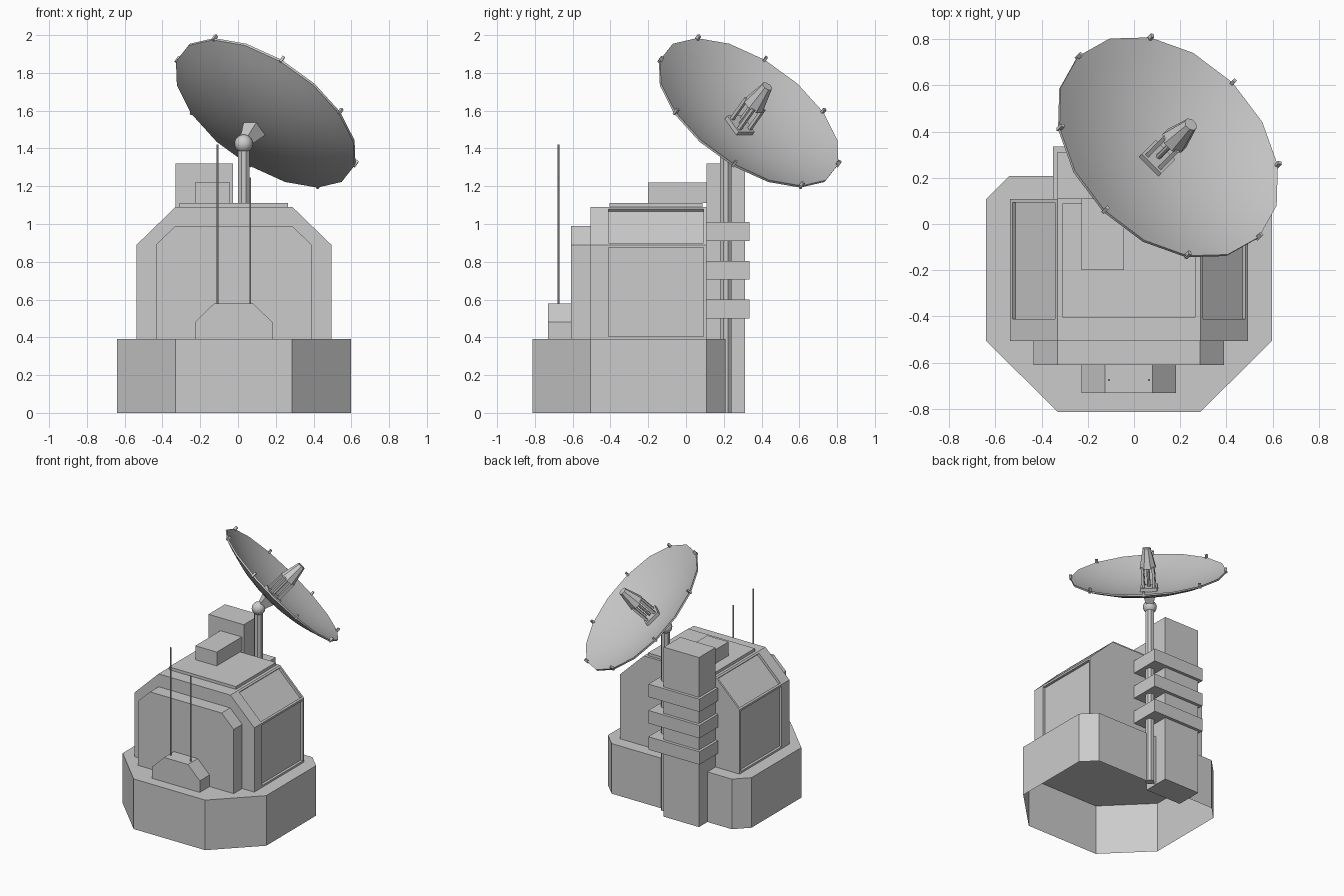
import bpy, bmesh
from math import radians, pi
from mathutils import Matrix, Vector

if "Cube" in bpy.data.objects:
    bpy.data.objects.remove(bpy.data.objects["Cube"])


def finish(name, bm, matrix=None, smooth=False):
    bmesh.ops.recalc_face_normals(bm, faces=bm.faces)
    me = bpy.data.meshes.new(name)
    bm.to_mesh(me)
    bm.free()
    ob = bpy.data.objects.new(name, me)
    bpy.context.collection.objects.link(ob)
    if matrix:
        ob.matrix_world = matrix
    if smooth:
        bpy.ops.object.select_all(action='DESELECT')
        ob.select_set(True)
        bpy.context.view_layer.objects.active = ob
        bpy.ops.object.shade_smooth_by_angle(angle=radians(40))
    return ob


def prism_bm(pts, axis, a, b):
    """Extrude a 2D outline along y or z from a to b."""
    bm = bmesh.new()
    place = (lambda p: (p[0], a, p[1])) if axis == 'y' else (lambda p: (p[0], p[1], a))
    face = bm.faces.new([bm.verts.new(place(p)) for p in pts])
    ext = bmesh.ops.extrude_face_region(bm, geom=[face], use_keep_orig=True)
    vs = [g for g in ext['geom'] if isinstance(g, bmesh.types.BMVert)]
    bmesh.ops.translate(bm, verts=vs, vec=(0, b - a, 0) if axis == 'y' else (0, 0, b - a))
    bmesh.ops.recalc_face_normals(bm, faces=bm.faces)
    return bm


def box(name, x, y, z, matrix=None):
    pts = [(x[0], y[0]), (x[1], y[0]), (x[1], y[1]), (x[0], y[1])]
    return finish(name, prism_bm(pts, 'z', *z), matrix)


def cone(name, sides, r1, r2, z1, z2, at=(0, 0), matrix=None, turn=0.0, smooth=False):
    bm = bmesh.new()
    m = Matrix.Translation((at[0], at[1], (z1 + z2) / 2)) @ Matrix.Rotation(turn, 4, 'Z')
    bmesh.ops.create_cone(bm, cap_ends=True, segments=sides, radius1=r1, radius2=r2,
                          depth=z2 - z1, matrix=m)
    return finish(name, bm, matrix, smooth)


def arch(x0, x1, z0, z1, c):
    """Outline with its two top corners cut off."""
    return [(x0, z0), (x1, z0), (x1, z1 - c[1]), (x1 - c[0], z1), (x0 + c[0], z1), (x0, z1 - c[1])]


# Octagonal base, open underneath
bm = prism_bm([(-.64, -.505), (-.33, -.813), (.287, -.813), (.597, -.505),
               (.597, .108), (.495, .208), (-.54, .208), (-.64, .108)], 'z', 0, .39)
bm.faces.ensure_lookup_table()
low = [f for f in bm.faces if all(v.co.z < .01 for v in f.verts)]
bmesh.ops.delete(bm, geom=low, context='FACES_ONLY')
finish("base", bm)

# Housing with recessed panels on both sides and both slopes
bm = prism_bm(arch(-.537, .494, .39, 1.09, (.206, .2)), 'y', -.505, .108)
bmesh.ops.bisect_plane(bm, geom=bm.verts[:] + bm.edges[:] + bm.faces[:],
                       plane_co=(0, -.425, 0), plane_no=(0, 1, 0))
bm.normal_update()
panels = [f for f in bm.faces if abs(f.normal.x) > .5 and f.calc_center_median().y > -.42]
bmesh.ops.inset_individual(bm, faces=panels, thickness=.021, depth=0)
bmesh.ops.inset_individual(bm, faces=panels, thickness=0, depth=-.02)
finish("housing", bm)

# Front cover, antenna box and the two whip antennas
finish("front_cover", prism_bm(arch(-.435, .39, .39, .99, (.104, .1)), 'y', -.61, -.505))
finish("antenna_box", prism_bm(arch(-.228, .182, .39, .58, (.102, .1)), 'y', -.73, -.61))
for i, (x, top) in enumerate([(-.108, 1.42), (.065, 1.245)]):
    cone(f"whip_antenna_{i}", 8, .005, .005, .58, top, (x, -.675))

# Roof parts
box("roof_plate", (-.31, .265), (-.405, .088), (1.09, 1.112))
box("roof_box", (-.227, -.043), (-.2, .108), (1.112, 1.22))

# Rear tower, mast and the bands that clamp them together
box("rear_tower", (-.33, -.026), (.108, .312), (0, 1.32))
cone("mast", 8, .032, .032, 0, 1.42, (.03, .21), turn=pi / 8)
for i in range(3):
    z = .5 + i * .205
    box(f"tower_band_{i}", (-.35, .09), (.105, .335), (z, z + .1))
bm = bmesh.new()
bmesh.ops.create_uvsphere(bm, u_segments=16, v_segments=10, radius=.049,
                          matrix=Matrix.Translation((.03, .21, 1.425)))
finish("mast_joint", bm, smooth=True)

# Dish frame: local z is the dish axis, origin at the rim centre
AIM = (Matrix.Translation((.15, .335, 1.593)) @ Matrix.Rotation(pi / 4, 4, 'Z')
       @ Matrix.Rotation(pi / 4, 4, 'Y'))
R, DEPTH, WALL, RINGS = .553, .115, .013, 7

# Bowl turned from a thin parabolic section
bm = bmesh.new()
radii = [R * i / RINGS for i in range(RINGS + 1)]
section = [(r, DEPTH * ((r / R) ** 2 - 1)) for r in radii]
section += [(r, z - WALL) for r, z in reversed(section)]
vs = [bm.verts.new((r, 0, z)) for r, z in section]
es = [bm.edges.new(p) for p in zip(vs, vs[1:])]
bmesh.ops.spin(bm, geom=vs + es, cent=(0, 0, 0), axis=(0, 0, 1), angle=2 * pi, steps=16)
bmesh.ops.remove_doubles(bm, verts=bm.verts, dist=.0005)
finish("dish", bm, AIM, smooth=True)

# Rim clips
for i in range(8):
    box(f"rim_clip_{i}", (R - .012, R + .006), (-.007, .007), (-.016, .022),
        AIM @ Matrix.Rotation(i * pi / 4, 4, 'Z'))

# Square hub behind the dish
cone("dish_hub", 4, .03, .074, -.23, -.108, matrix=AIM, turn=pi / 4)

# Feed: square plate, four struts, tapered head
box("feed_plate", (-.06, .06), (-.06, .06), (-.125, -.088), AIM)
for i, (sx, sy) in enumerate([(-1, -1), (1, -1), (1, 1), (-1, 1)]):
    box(f"feed_strut_{i}", (sx * .038 - .009, sx * .038 + .009),
        (sy * .038 - .009, sy * .038 + .009), (-.09, .06), AIM)
cone("feed_core", 8, .012, .012, -.09, .06, matrix=AIM)
cone("feed_head", 8, .061, .033, .05, .175, matrix=AIM, turn=pi / 8)
cone("feed_tip", 8, .033, .03, .175, .192, matrix=AIM, turn=pi / 8)
